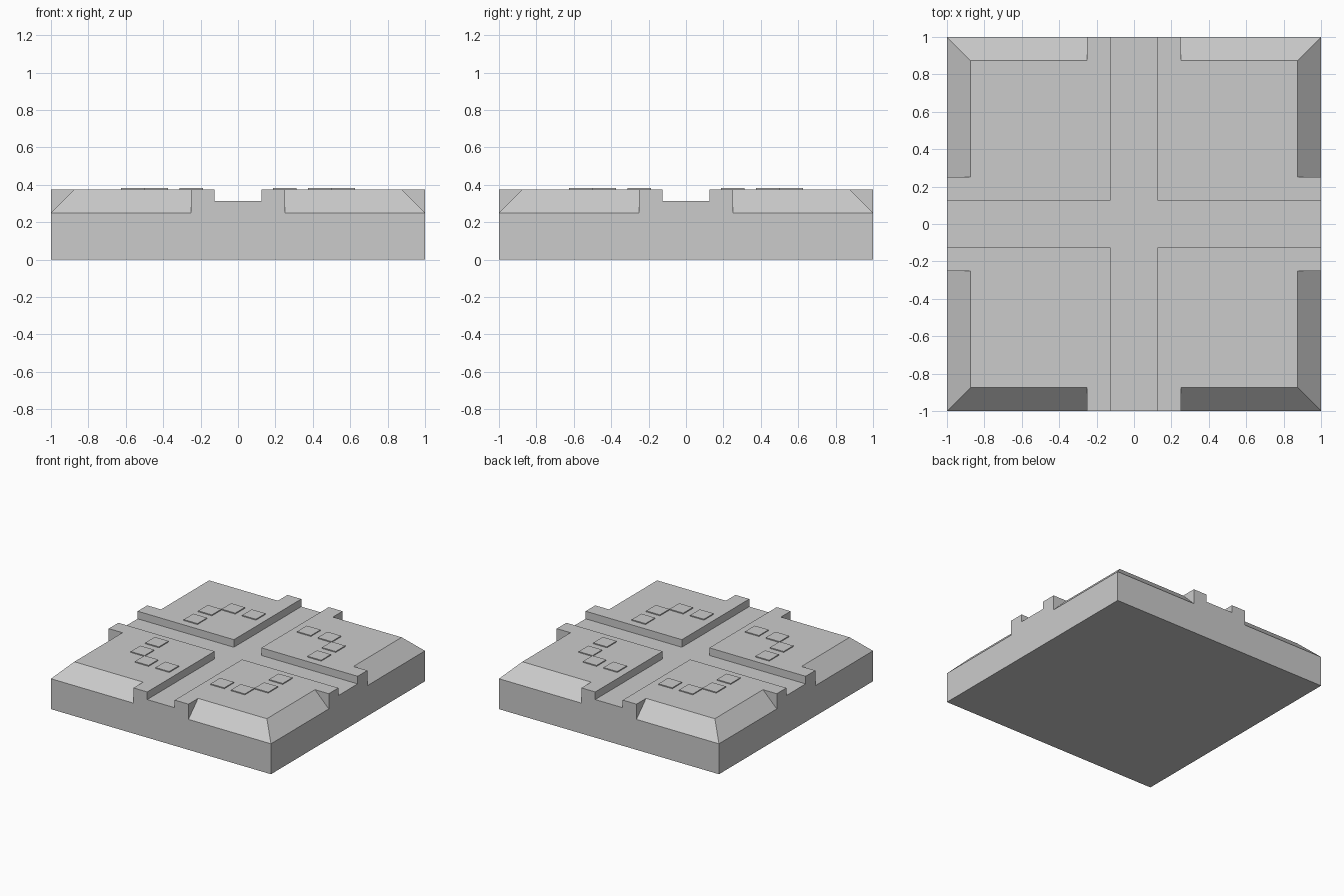
import bpy, bmesh

if "Cube" in bpy.data.objects:
    bpy.data.objects.remove(bpy.data.objects["Cube"])


def new_object(name, bm):
    bmesh.ops.recalc_face_normals(bm, faces=bm.faces)
    mesh = bpy.data.meshes.new(name)
    bm.to_mesh(mesh)
    bm.free()
    obj = bpy.data.objects.new(name, mesh)
    bpy.context.collection.objects.link(obj)
    return obj


def add_prism(bm, start, end):
    """Closed solid between two matching outlines."""
    a = [bm.verts.new(p) for p in start]
    b = [bm.verts.new(p) for p in end]
    bm.faces.new(a)
    bm.faces.new(b[::-1])
    for i in range(len(a)):
        j = (i + 1) % len(a)
        bm.faces.new((a[i], b[i], b[j], a[j]))


def add_box(bm, x0, x1, y0, y1, z0, z1):
    outline = [(x0, y0), (x1, y0), (x1, y1), (x0, y1)]
    add_prism(bm, [(x, y, z0) for x, y in outline], [(x, y, z1) for x, y in outline])


def cut(target, bm):
    cutter = new_object("cutter", bm)
    cutter.hide_render = True
    mod = target.modifiers.new("cut", 'BOOLEAN')
    mod.operation = 'DIFFERENCE'
    mod.solver = 'EXACT'
    mod.object = cutter
    bpy.context.view_layer.objects.active = target
    bpy.ops.object.modifier_apply(modifier=mod.name)
    bpy.data.objects.remove(cutter)


# Solid square slab
bm = bmesh.new()
add_box(bm, -1, 1, -1, 1, 0, 0.375)
slab = new_object("tile_slab", bm)

# Crossing channels
for half_x, half_y in ((1.2, 0.125), (0.125, 1.2)):
    bm = bmesh.new()
    add_box(bm, -half_x, half_x, -half_y, half_y, 0.3125, 0.6)
    cut(slab, bm)

# Sloped edges, leaving an upright lip beside each channel mouth
WEDGE = [(0.8, 0.45), (1.1, 0.15), (1.1, 0.45)]   # outward distance, height
for along_x in (True, False):
    bm = bmesh.new()
    for side in (-1, 1):
        for end in (-1, 1):
            rings = []
            for d in (0.25, 1.2):
                rings.append([(end * d, side * r, z) if along_x else (side * r, end * d, z)
                              for r, z in WEDGE])
            add_prism(bm, *rings)
    cut(slab, bm)

# Thin raised squares, mirrored into all four quarters
bm = bmesh.new()
H = 0.0625
for x, y in ((0.25, 0.5625), (0.4375, 0.5625), (0.5625, 0.4375), (0.5625, 0.25)):
    add_box(bm, x - H, x + H, y - H, y + H, 0.37, 0.383)
squares = new_object("raised_squares", bm)
mirror = squares.modifiers.new("mirror", 'MIRROR')
mirror.use_axis = (True, True, False)
mirror.use_mirror_merge = False
